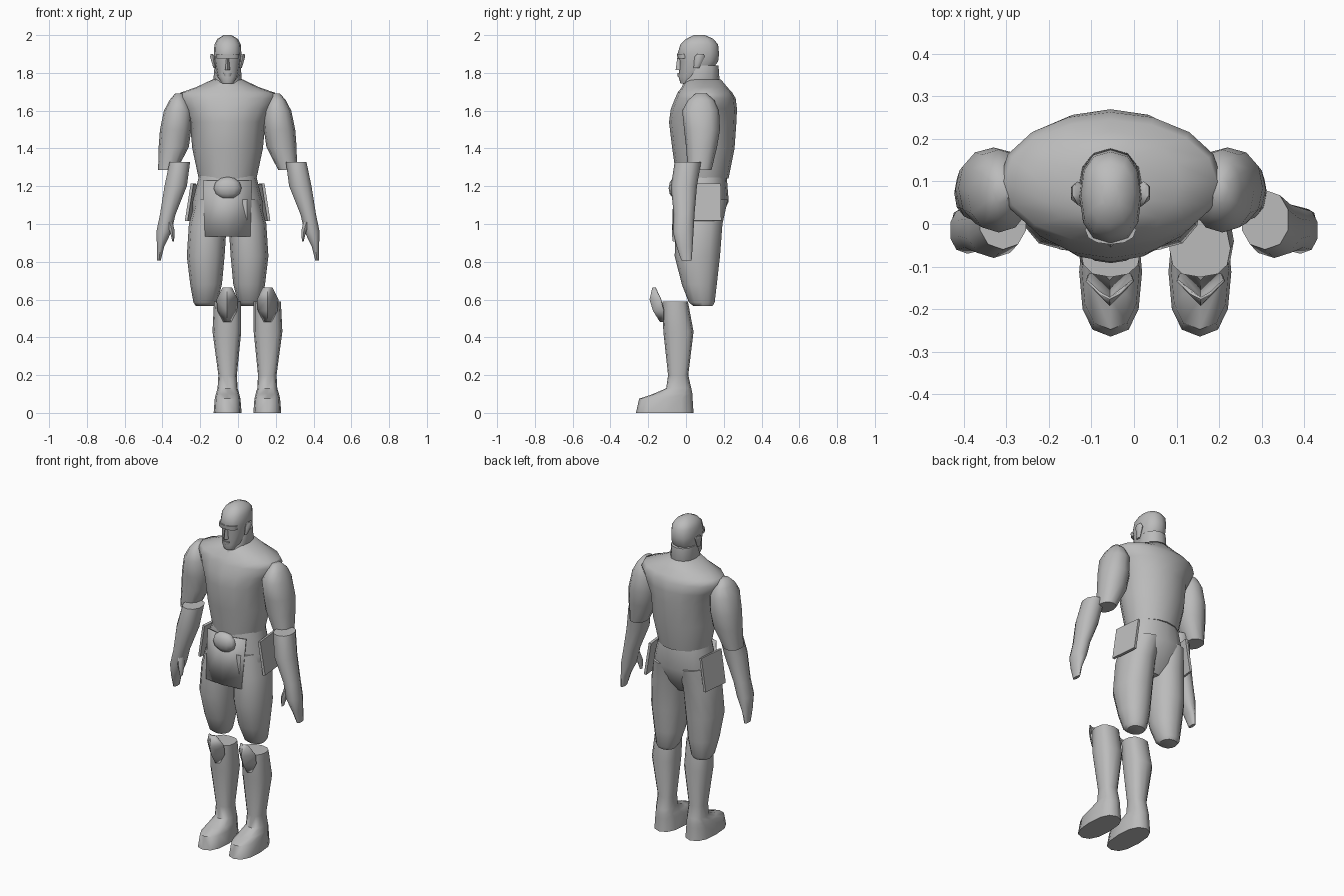
import bpy
import bmesh
from math import sin, cos, pi, radians, copysign
from mathutils import Euler, Matrix

default_cube = bpy.data.objects.get("Cube")
if default_cube:
    bpy.data.objects.remove(default_cube, do_unlink=True)

grey = bpy.data.materials.new("plain grey")
grey.use_nodes = True
grey.diffuse_color = (.5, .5, .5, 1)
grey.node_tree.nodes["Principled BSDF"].inputs["Base Color"].default_value = grey.diffuse_color

# Centre lines: the boots stand a little aside from the body
BODY_X, BOOT_X, ARM_X = -.055, .05, 0


def finish(name, bm, sharp_angle):
    """Turn a bmesh into a shaded object with the shared material."""
    bmesh.ops.recalc_face_normals(bm, faces=bm.faces[:])
    mesh = bpy.data.meshes.new(name)
    bm.to_mesh(mesh)
    bm.free()
    mesh.materials.append(grey)
    obj = bpy.data.objects.new(name, mesh)
    bpy.context.collection.objects.link(obj)
    bpy.ops.object.select_all(action="DESELECT")
    obj.select_set(True)
    bpy.context.view_layer.objects.active = obj
    bpy.ops.object.shade_smooth_by_angle(angle=radians(sharp_angle))
    return obj


def ring(z, half, front, back, x=0):
    """One level of a part: height, half width, front and back y, sideways offset."""
    return z, half, front, back, x


def loft(name, *rings, centre=BODY_X, side=1, sides=12, power=2.2):
    """Closed skin over stacked ovals; a higher power makes them boxier."""
    bm = bmesh.new()
    loops = []
    for z, half, front, back, x in rings:
        loop = []
        for i in range(sides):
            angle = 2 * pi * i / sides - pi / 2
            c, s = (copysign(abs(v) ** (2 / power), v) for v in (cos(angle), sin(angle)))
            px = centre + side * (x + half * c)
            py = (front + back) / 2 + (back - front) / 2 * s
            loop.append(bm.verts.new((px, py, z)))
        loops.append(loop)
    for lower, upper in zip(loops, loops[1:]):
        for i in range(sides):
            j = (i + 1) % sides
            bm.faces.new((lower[i], lower[j], upper[j], upper[i]))
    bm.faces.new(loops[0])
    bm.faces.new(loops[-1])
    return finish(name, bm, sharp_angle=50)


def folded_plate(name, *rings, centre=BODY_X, side=1):
    """Thin plate creased down its middle, with the edges set back."""
    bm = bmesh.new()
    rows = []
    for z, half, front, back, x in rings:
        corners = ((-half, back), (0, front), (half, back))
        rows.append([bm.verts.new((centre + side * (x + dx), y, z)) for dx, y in corners])
    for lower, upper in zip(rows, rows[1:]):
        for i in range(len(corners) - 1):
            bm.faces.new((lower[i], lower[i + 1], upper[i + 1], upper[i]))
    obj = finish(name, bm, sharp_angle=30)
    obj.modifiers.new("thickness", "SOLIDIFY").thickness = .006
    return obj


# Head with jaw, brow and flat crown
loft("head",
     ring(z=1.745, half=.032, front=-.03, back=.04),
     ring(z=1.78, half=.055, front=-.04, back=.11),
     ring(z=1.86, half=.07, front=-.033, back=.17),
     ring(z=1.9, half=.073, front=-.045, back=.175),
     ring(z=1.95, half=.07, front=-.03, back=.17),
     ring(z=1.98, half=.054, front=0, back=.145),
     ring(z=2, half=.02, front=.04, back=.1), power=2.4)
loft("neck",
     ring(z=1.68, half=.05, front=-.045, back=.15),
     ring(z=1.73, half=.078, front=-.02, back=.18),
     ring(z=1.84, half=.069, front=.02, back=.172))
loft("nose",
     ring(z=1.815, half=.015, front=-.055, back=0),
     ring(z=1.89, half=.006, front=-.045, back=0), sides=6)
loft("mouth",
     ring(z=1.78, half=.02, front=-.044, back=0),
     ring(z=1.8, half=.025, front=-.046, back=0), sides=8)
loft("brow",
     ring(z=1.875, half=.058, front=-.045, back=.02),
     ring(z=1.9, half=.06, front=-.048, back=.02))

# Torso with sloping shoulders
loft("torso",
     ring(z=1.24, half=.153, front=-.05, back=.225),
     ring(z=1.4, half=.187, front=-.073, back=.257),
     ring(z=1.54, half=.2, front=-.09, back=.267),
     ring(z=1.61, half=.235, front=-.08, back=.27),
     ring(z=1.665, half=.262, front=-.058, back=.263),
     ring(z=1.695, half=.25, front=-.045, back=.245),
     ring(z=1.725, half=.165, front=-.022, back=.218),
     ring(z=1.765, half=.08, front=0, back=.185), sides=16, power=2)

# Hips, with the front cloth and belt buckle
loft("hips",
     ring(z=.95, half=.12, front=-.035, back=.13),
     ring(z=1.02, half=.19, front=-.05, back=.18),
     ring(z=1.12, half=.185, front=-.055, back=.226),
     ring(z=1.26, half=.15, front=-.045, back=.215), sides=16)
folded_plate("front_cloth",
             ring(z=.935, half=.12, front=-.075, back=-.06),
             ring(z=1.23, half=.13, front=-.065, back=-.03))
buckle = bmesh.new()
bmesh.ops.create_uvsphere(buckle, u_segments=12, v_segments=6, radius=1, matrix=Matrix.LocRotScale(
    (BODY_X, -.05, 1.19), None, (.074, .042, .06)))
finish("buckle", buckle, sharp_angle=50)

for side, tag in ((1, "left"), (-1, "right")):
    loft(tag + "_ear",
         ring(z=1.825, half=.006, front=.04, back=.07, x=.07),
         ring(z=1.885, half=.018, front=.045, back=.1, x=.077),
         ring(z=1.9, half=.006, front=.06, back=.095, x=.085), side=side, sides=6)

    # Hip plate flares outward toward the hem
    plate = bmesh.new()
    bmesh.ops.create_cube(plate, size=1, matrix=Matrix.LocRotScale(
        (BODY_X + side * .195, .1, 1.115), Euler((0, -side * radians(9), side * .1)), (.015, .17, .2)))
    finish(tag + "_hip_plate", plate, sharp_angle=30)

    # Short trouser leg
    loft(tag + "_thigh",
         ring(z=.565, half=.05, front=.04, back=.14, x=.118),
         ring(z=.585, half=.063, front=.015, back=.152, x=.118),
         ring(z=.68, half=.084, front=-.022, back=.163, x=.114),
         ring(z=.83, half=.1, front=-.06, back=.18, x=.116),
         ring(z=1, half=.1, front=-.055, back=.193, x=.105),
         ring(z=1.13, half=.085, front=-.05, back=.222, x=.085), side=side)

    # Sleeve from above the elbow to the shoulder tip
    loft(tag + "_sleeve",
         ring(z=1.285, half=.05, front=.01, back=.135, x=.318),
         ring(z=1.41, half=.08, front=0, back=.165, x=.285),
         ring(z=1.5, half=.083, front=-.01, back=.18, x=.275),
         ring(z=1.6, half=.074, front=-.02, back=.175, x=.263),
         ring(z=1.655, half=.046, front=.01, back=.15, x=.262),
         ring(z=1.69, half=.02, front=.05, back=.11, x=.258), side=side)

    # Forearm tapering into a mitten hand, with a thumb
    loft(tag + "_forearm",
         ring(z=.808, half=.01, front=-.025, back=.03, x=.418),
         ring(z=.88, half=.02, front=-.05, back=.035, x=.41),
         ring(z=.96, half=.042, front=-.07, back=.04, x=.392),
         ring(z=1.05, half=.043, front=-.065, back=.045, x=.372),
         ring(z=1.2, half=.062, front=-.08, back=.058, x=.33),
         ring(z=1.328, half=.057, front=-.06, back=.08, x=.308),
         centre=ARM_X, side=side, sides=10)
    loft(tag + "_thumb",
         ring(z=.908, half=.005, front=-.07, back=-.045, x=.343),
         ring(z=.96, half=.015, front=-.075, back=-.03, x=.348),
         ring(z=1.02, half=.02, front=-.06, back=0, x=.365),
         centre=ARM_X, side=side, sides=6)

    # Boot with a pointed toe, and its folded knee guard
    loft(tag + "_boot",
         ring(z=0, half=.074, front=-.265, back=.04, x=.105),
         ring(z=.075, half=.068, front=-.248, back=.035, x=.105),
         ring(z=.1, half=.062, front=-.175, back=.034, x=.105),
         ring(z=.13, half=.053, front=-.105, back=.028, x=.105),
         ring(z=.2, half=.049, front=-.095, back=.012, x=.105),
         ring(z=.43, half=.076, front=-.12, back=.04, x=.109),
         ring(z=.59, half=.072, front=-.125, back=.01, x=.105),
         centre=BOOT_X, side=side, power=2.5)
    folded_plate(tag + "_knee_guard",
                 ring(z=.48, half=.02, front=-.137, back=-.12, x=.107),
                 ring(z=.54, half=.052, front=-.175, back=-.12, x=.107),
                 ring(z=.6, half=.057, front=-.193, back=-.135, x=.107),
                 ring(z=.665, half=.025, front=-.178, back=-.165, x=.107),
                 centre=BOOT_X, side=side)
